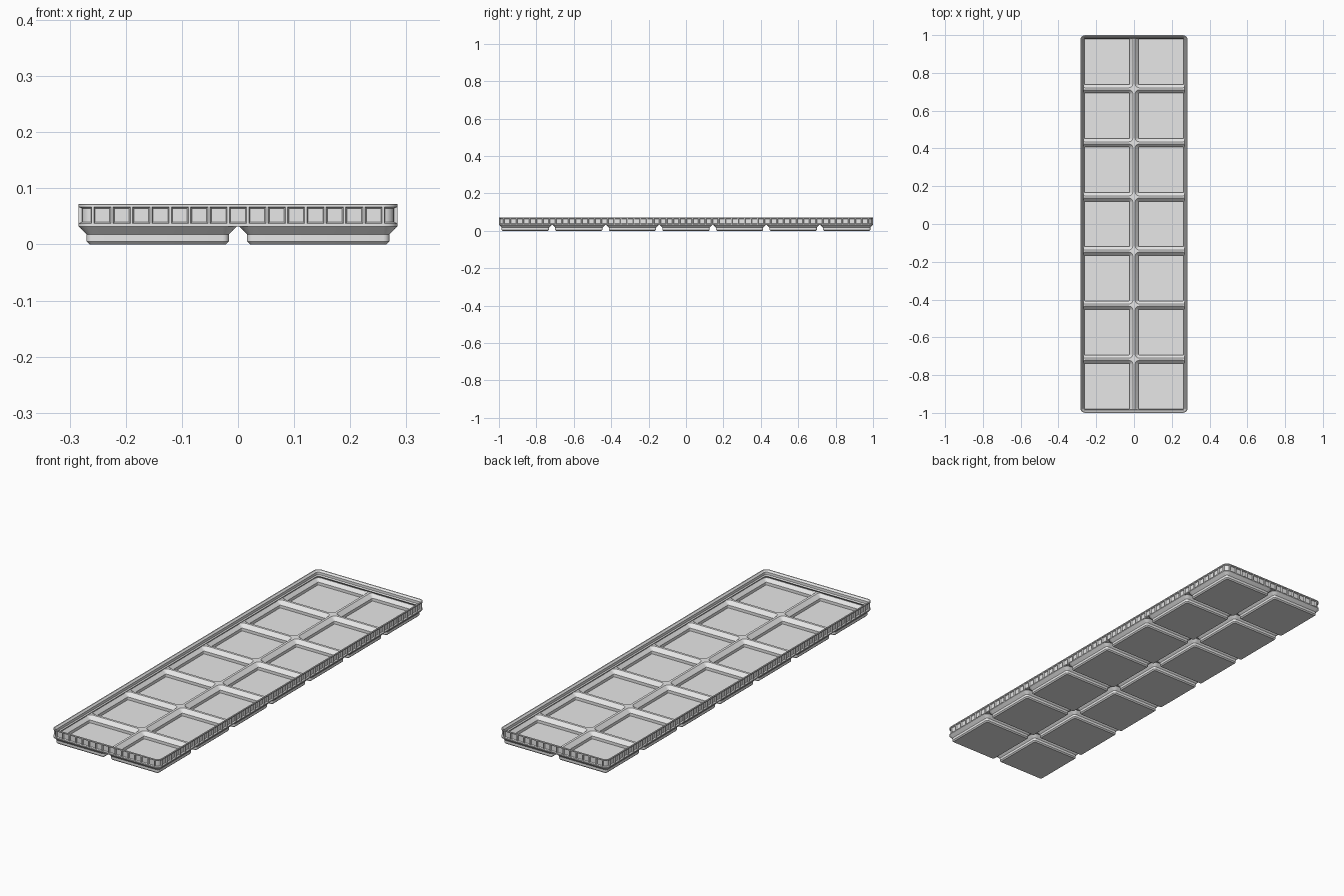
import bpy, bmesh, math

if "Cube" in bpy.data.objects:
    bpy.data.objects.remove(bpy.data.objects["Cube"])

S = 2 / 293.5            # millimetres to scene units
COLS, ROWS, PITCH = 2, 7, 42.0
HX, HY = 41.75, 146.75   # half size of the whole tray
R = 3.75                 # outer corner radius
ARC = 4                  # segments per rounded corner

grey = bpy.data.materials.new("light grey plastic")
grey.diffuse_color = (0.8, 0.8, 0.8, 1)
grey.use_nodes = True
grey.node_tree.nodes["Principled BSDF"].inputs["Base Color"].default_value = grey.diffuse_color


def ring(bm, x0, x1, y0, y1, z, radii, nx=1, ny=1):
    """Counter-clockwise rounded rectangle; straight runs split into nx / ny parts."""
    pts = []
    corners = [(x1, y0, -1, 1, -90), (x1, y1, -1, -1, 0),
               (x0, y1, 1, -1, 90), (x0, y0, 1, 1, 180)]
    for k, (x, y, sx, sy, a0) in enumerate(corners):
        r = radii[k]
        for i in range(ARC + 1):
            a = math.radians(a0 + 90 * i / ARC)
            pts.append((x + sx * r + r * math.cos(a), y + sy * r + r * math.sin(a)))
        # points along the straight run to the next corner
        qx, qy, tx, ty, b0 = corners[(k + 1) % 4]
        q = radii[(k + 1) % 4]
        b = math.radians(b0)
        end = (qx + tx * q + q * math.cos(b), qy + ty * q + q * math.sin(b))
        start, n = pts[-1], (ny if k % 2 == 0 else nx)
        for i in range(1, n):
            t = i / n
            pts.append((start[0] + (end[0] - start[0]) * t,
                        start[1] + (end[1] - start[1]) * t))
    return [bm.verts.new((px * S, py * S, z * S)) for px, py in pts]


def loft(bm, rings):
    bands = []
    for a, b in zip(rings, rings[1:]):
        n = len(a)
        bands.append([bm.faces.new((a[i], a[(i + 1) % n], b[(i + 1) % n], b[i]))
                      for i in range(n)])
    return bands


def finish(bm, name):
    mesh = bpy.data.meshes.new(name)
    bm.to_mesh(mesh)
    bm.free()
    obj = bpy.data.objects.new(name, mesh)
    bpy.context.collection.objects.link(obj)
    mesh.materials.append(grey)
    bpy.ops.object.select_all(action='DESELECT')
    obj.select_set(True)
    bpy.context.view_layer.objects.active = obj
    bpy.ops.object.shade_smooth_by_angle(angle=math.radians(30))


# Hollow feet, one stepped cup per cell, joined by ridges
bm = bmesh.new()
FOOT = [(17.8, 0.8, 0), (18.6, 1.6, 0.8), (18.6, 1.6, 2.6), (20.75, 3.75, 4.75)]
POCKET = [(20.16, 3.16, 5.5), (17.65, 0.65, 2.99), (17.65, 0.65, 1.0)]
for c in range(COLS):
    for r in range(ROWS):
        cx = (c - (COLS - 1) / 2) * PITCH
        cy = (r - (ROWS - 1) / 2) * PITCH

        def square(h, rad, z):
            return ring(bm, cx - h, cx + h, cy - h, cy + h, z, [rad] * 4)

        def cell(z):
            left, right = c == 0, c == COLS - 1
            front, back = r == 0, r == ROWS - 1
            radii = [R if t else 0 for t in
                     (right and front, right and back, left and back, left and front)]
            return ring(bm, max(cx - 21, -HX), min(cx + 21, HX),
                        max(cy - 21, -HY), min(cy + 21, HY), z, radii)

        outer = [square(*p) for p in FOOT]
        loft(bm, outer + [cell(4.75)])
        bm.faces.new(outer[0][::-1])
        inner = [square(*p) for p in POCKET]
        loft(bm, [cell(5.5)] + inner)
        bm.faces.new(inner[-1])
bmesh.ops.remove_doubles(bm, verts=bm.verts, dist=1e-5)
bmesh.ops.dissolve_degenerate(bm, dist=1e-6, edges=bm.edges)
finish(bm, "cell_base")

# Rim wall with a stepped stacking lip: (inset, height)
bm = bmesh.new()
NX, NY = 15, 56
PROFILE = [(0, 4.75), (0, 5.2), (0, 10.1), (0, 10.5), (0.1, 10.6), (0.8, 10.6),
           (1.9, 9.5), (1.9, 7.7), (2.6, 7.0), (0.95, 5.35), (0.95, 4.75)]
rings = [ring(bm, -HX + d, HX - d, -HY + d, HY - d, z, [R - d] * 4, NX, NY)
         for d, z in PROFILE]
rings.append(rings[0])
panel = loft(bm, rings)[1]

# Recessed panels around the outside, one per bay and one on each corner
straight, corners, i = [], [], 0
for k in range(4):
    n = NY if k % 2 == 0 else NX
    corners.append(panel[i:i + ARC])
    straight += panel[i + ARC:i + ARC + n]
    i += ARC + n
bm.normal_update()
for thick, depth in ((0.28, 0), (0.35, -0.9)):
    bmesh.ops.inset_individual(bm, faces=straight, thickness=thick * S,
                               depth=depth * S, use_even_offset=True)
    for faces in corners:
        bmesh.ops.inset_region(bm, faces=faces, thickness=thick * S,
                               depth=depth * S, use_even_offset=True)
finish(bm, "rim_wall")
